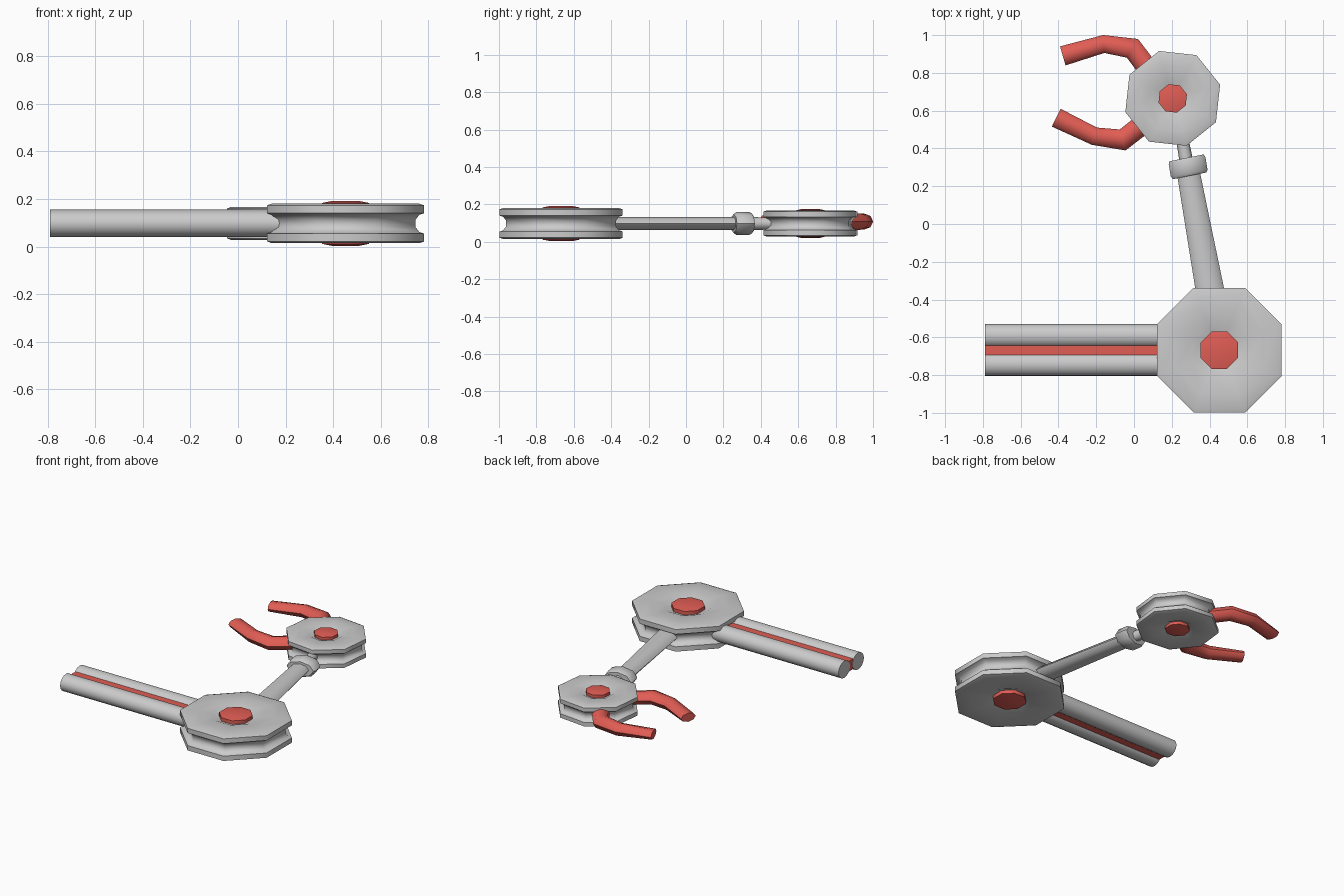
import bpy, bmesh
from math import pi, sin, cos, radians
from mathutils import Vector

if "Cube" in bpy.data.objects:
    bpy.data.objects.remove(bpy.data.objects["Cube"])

red = bpy.data.materials.new("red")
red.diffuse_color = (0.75, 0.11, 0.09, 1)
red.use_nodes = True
red.node_tree.nodes["Principled BSDF"].inputs["Base Color"].default_value = red.diffuse_color
MID = 0.0975  # height of the symmetry plane


def finish(name, bm, mat=None, angle=40):
    bmesh.ops.recalc_face_normals(bm, faces=bm.faces)
    mesh = bpy.data.meshes.new(name)
    bm.to_mesh(mesh)
    bm.free()
    ob = bpy.data.objects.new(name, mesh)
    bpy.context.collection.objects.link(ob)
    if mat:
        mesh.materials.append(mat)
    bpy.ops.object.select_all(action='DESELECT')
    ob.select_set(True)
    bpy.context.view_layer.objects.active = ob
    bpy.ops.object.shade_smooth_by_angle(angle=radians(angle))
    return ob


def skin(bm, rings):
    n = len(rings[0])
    for a, b in zip(rings, rings[1:]):
        for i in range(n):
            j = (i + 1) % n
            bm.faces.new((a[i], a[j], b[j], b[i]))
    bm.faces.new(rings[0])
    bm.faces.new(rings[-1])


def lathe(name, centre, profile, turn, scale, zscale, mat=None):
    """Eight-sided turned part; profile is (radius, height from mid plane)."""
    bm = bmesh.new()
    rings = []
    for r, z in profile:
        rings.append([bm.verts.new((centre[0] + scale * r * cos(turn + k * pi / 4),
                                    centre[1] + scale * r * sin(turn + k * pi / 4),
                                    MID + zscale * z)) for k in range(8)])
    skin(bm, rings)
    return finish(name, bm, mat, 50)


def loft(name, path, sides, mat=None, angle=50, z=MID):
    """Elliptical tube along a flat path of (x, y, width, height), mitred at bends."""
    bm = bmesh.new()
    pts = [Vector(p[:2]) for p in path]
    rings = []
    for i, (x, y, w, h) in enumerate(path):
        before = (pts[i] - pts[i - 1]).normalized() if i else Vector((0, 0))
        after = (pts[i + 1] - pts[i]).normalized() if i < len(pts) - 1 else Vector((0, 0))
        d = (before + after).normalized()
        ring = []
        for k in range(sides):
            a = 2 * pi * k / sides
            off = cos(a) * w / 2
            ring.append(bm.verts.new((x - d.y * off, y + d.x * off, z + sin(a) * h / 2)))
        rings.append(ring)
    skin(bm, rings)
    return finish(name, bm, mat, angle)


# Grooved pulley discs with a recessed hub on both faces
half = [(0.115, 0.062), (0.155, 0.079), (0.25, 0.083), (0.335, 0.083),
        (0.357, 0.076), (0.357, 0.043), (0.335, 0.036), (0.318, 0.015)]
disc = half + [(r, -z) for r, z in reversed(half)]
hub_half = [(0.06, 0.0945), (0.107, 0.086), (0.107, 0.05)]
hub = hub_half + [(r, -z) for r, z in reversed(hub_half)]
for label, c, turn, s, zs in (("base", (0.452, -0.668), 22.5, 1, 1),
                              ("head", (0.205, 0.665), 16.2, 0.732, 0.83)):
    lathe(label + "_disc", c, disc, radians(turn), s, zs)
    lathe(label + "_hub", c, hub, radians(turn), s, zs, red)

# Twin handle tubes with a red strip between them
for label, y in (("back", -0.592), ("front", -0.743)):
    loft("handle_tube_" + label, [(-0.79, y, 0.125, 0.115), (0.2, y, 0.125, 0.115)], 16)
bpy.ops.mesh.primitive_cube_add(size=1, location=(-0.295, -0.6675, MID))
strip = bpy.context.object
strip.name = "handle_strip"
strip.scale = (0.985, 0.05, 0.07)
strip.data.materials.append(red)

# Tapered arm linking the two discs, narrowing past the collar
loft("arm", [(0.425, -0.50, 0.16, 0.07), (0.40, -0.34, 0.15, 0.07),
             (0.29, 0.26, 0.122, 0.07)], 8)
loft("wrist", [(0.29, 0.26, 0.075, 0.07), (0.25, 0.48, 0.065, 0.065)], 8)

# Collar around the wrist
loft("collar", [(0.295, 0.255, 0.18, 0.10), (0.292, 0.27, 0.198, 0.125),
                (0.281, 0.335, 0.198, 0.125), (0.278, 0.35, 0.185, 0.11)], 8)

# Curved pincers
loft("claw_upper", [(0.12, 0.76, 0.11, 0.085), (-0.008, 0.93, 0.115, 0.088),
                    (-0.16, 0.953, 0.095, 0.085), (-0.377, 0.89, 0.105, 0.06)],
     8, red, 50, 0.108)
loft("claw_lower", [(0.10, 0.57, 0.11, 0.085), (-0.06, 0.445, 0.115, 0.088),
                    (-0.21, 0.465, 0.095, 0.085), (-0.412, 0.563, 0.105, 0.06)],
     8, red, 50, 0.108)
